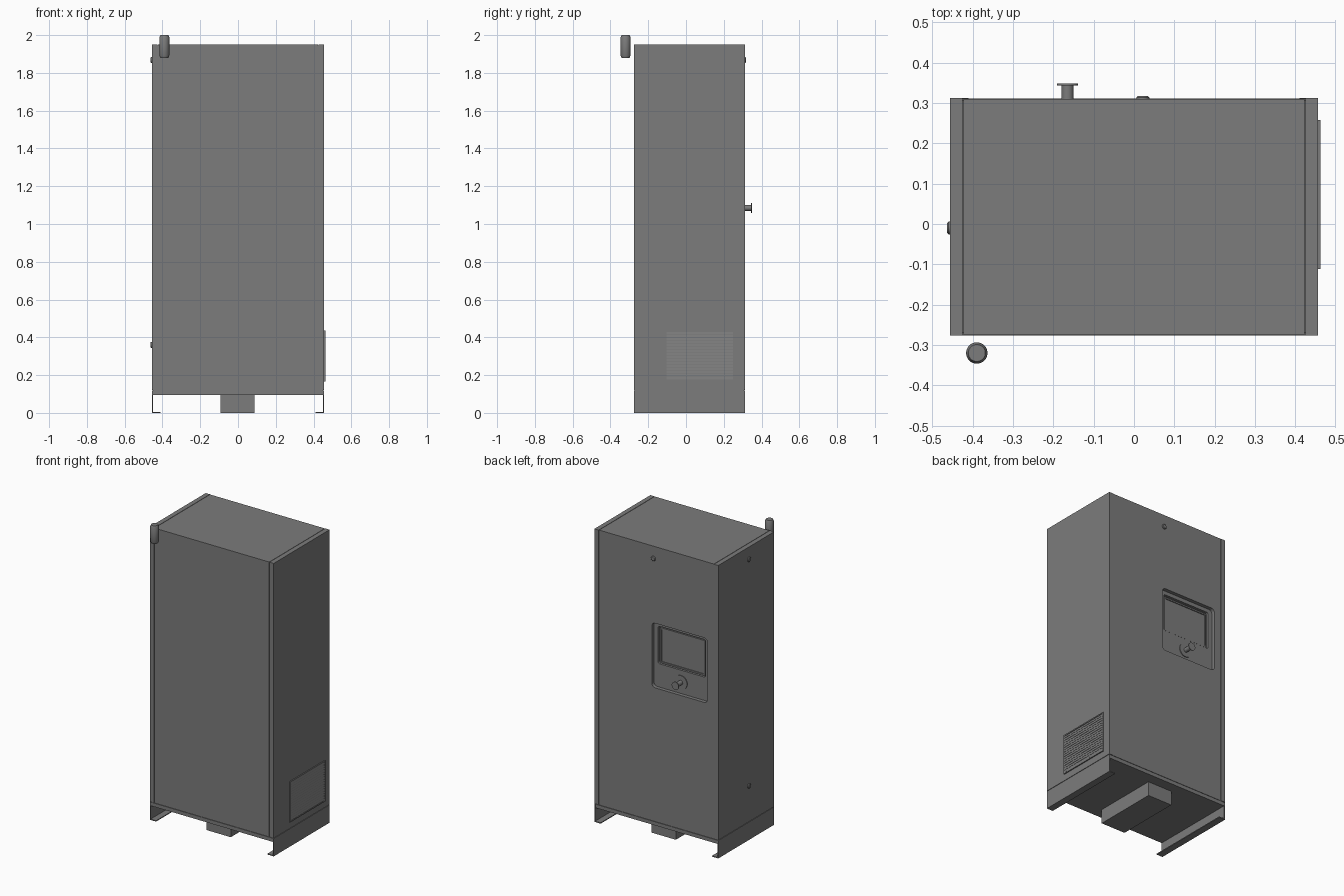
import bpy, bmesh, math
from mathutils import Vector

if "Cube" in bpy.data.objects:
    bpy.data.objects.remove(bpy.data.objects["Cube"])

grey = bpy.data.materials.new("dark_grey")
grey.diffuse_color = (0.2, 0.2, 0.2, 1)
grey.use_nodes = True
grey.node_tree.nodes["Principled BSDF"].inputs["Base Color"].default_value = grey.diffuse_color


def finish(name, bm, smooth=False):
    bmesh.ops.recalc_face_normals(bm, faces=bm.faces)
    mesh = bpy.data.meshes.new(name)
    bm.to_mesh(mesh)
    bm.free()
    mesh.materials.append(grey)
    ob = bpy.data.objects.new(name, mesh)
    bpy.context.collection.objects.link(ob)
    if smooth:
        bpy.ops.object.select_all(action='DESELECT')
        ob.select_set(True)
        bpy.context.view_layer.objects.active = ob
        bpy.ops.object.shade_smooth_by_angle(angle=math.radians(30))
    return ob


def prism(name, points, offset):
    """Closed outline of 3D points swept along an offset."""
    bm = bmesh.new()
    a = [bm.verts.new(p) for p in points]
    b = [bm.verts.new(Vector(p) + Vector(offset)) for p in points]
    bm.faces.new(a)
    bm.faces.new(b[::-1])
    for i in range(len(a)):
        bm.faces.new((a[i - 1], b[i - 1], b[i], a[i]))
    return finish(name, bm)


def box(name, x, y, z):
    return prism(name, [(x[0], y[0], z[0]), (x[1], y[0], z[0]),
                        (x[1], y[1], z[0]), (x[0], y[1], z[0])],
                 (0, 0, z[1] - z[0]))


def rounded(name, x, z, r, y0, y1):
    """Rounded rectangle in the xz plane swept from y0 to y1."""
    pts = []
    for cx, cz, a in ((x[1] - r, z[1] - r, 0), (x[0] + r, z[1] - r, 90),
                      (x[0] + r, z[0] + r, 180), (x[1] - r, z[0] + r, 270)):
        for i in range(5):
            t = math.radians(a + i * 22.5)
            pts.append((cx + r * math.cos(t), y0, cz + r * math.sin(t)))
    return prism(name, pts, (0, y1 - y0, 0))


def lathe(name, profile, origin, axis, n=32):
    """Revolve (radius, height) pairs around an axis."""
    bm = bmesh.new()
    rot = Vector((0, 0, 1)).rotation_difference(Vector(axis))
    rings = []
    for r, h in profile:
        rings.append([bm.verts.new(Vector(origin) + rot @ Vector(
            (r * math.cos(2 * math.pi * i / n), r * math.sin(2 * math.pi * i / n), h)))
            for i in range(n)])
    for a, b in zip(rings, rings[1:]):
        for i in range(n):
            bm.faces.new((a[i], a[(i + 1) % n], b[(i + 1) % n], b[i]))
    bm.faces.new(rings[0])
    bm.faces.new(rings[-1])
    return finish(name, bm, True)


def cut(ob, cutter):
    cutter.hide_render = True
    mod = ob.modifiers.new("cut", 'BOOLEAN')
    mod.operation, mod.solver, mod.object = 'DIFFERENCE', 'EXACT', cutter
    bpy.context.view_layer.objects.active = ob
    bpy.ops.object.modifier_apply(modifier=mod.name)
    bpy.data.objects.remove(cutter)


# Cabinet body with the recessed control pocket and deeper screen pocket
body = box("cabinet_body", (-0.4225, 0.4225), (-0.275, 0.31), (0.122, 1.95))
cut(body, rounded("pocket_cutter", (-0.375, 0.035), (1.01, 1.44), 0.025, 0.286, 0.35))
cut(body, rounded("screen_cutter", (-0.345, 0.005), (1.165, 1.415), 0.012, 0.27, 0.30))

# Side panels beside thin shadow gaps, base legs with inward feet
for s, side in ((-1, "left"), (1, "right")):
    box(side + "_side_panel", sorted((s * 0.425, s * 0.456)), (-0.276, 0.312), (0.122, 1.95))
    box(side + "_seam", sorted((s * 0.4225, s * 0.425)), (-0.271, 0.306), (0.122, 1.946))
    prism(side + "_base_leg",
          [(s * px, -0.276, pz) for px, pz in (
              (0.456, 0.119), (0.456, 0), (0.41, 0), (0.41, 0.006),
              (0.45, 0.006), (0.45, 0.119))],
          (0, 0.588, 0))

# Base plate and central floor channel
box("base_plate", (-0.45, 0.45), (-0.276, 0.311), (0.095, 0.119))
box("base_seam", (-0.45, 0.45), (-0.272, 0.307), (0.119, 0.122))
box("floor_channel", (-0.093, 0.087), (-0.2, 0.24), (0, 0.096))

# Display: bezel bars around a flat screen
box("screen", (-0.325, -0.015), (0.268, 0.274), (1.18, 1.395))
for name, bx, bz in (("top", (-0.335, -0.005), (1.395, 1.405)),
                     ("bottom", (-0.335, -0.005), (1.17, 1.18)),
                     ("left", (-0.335, -0.325), (1.18, 1.395)),
                     ("right", (-0.015, -0.005), (1.18, 1.395))):
    box("screen_bezel_" + name, bx, (0.268, 0.28), bz)

# Rotary switch
lathe("switch_plate", [(0.046, 0), (0.046, 0.006)], (-0.165, 0.285, 1.085), (0, 1, 0))
lathe("switch_knob", [(0.015, 0), (0.015, 0.057), (0.026, 0.058), (0.026, 0.063)],
      (-0.165, 0.286, 1.085), (0, 1, 0))

# Door and side locks
lock = [(0.016, -0.004), (0.016, 0.004), (0.012, 0.008)]
lathe("door_lock", lock, (0.022, 0.31, 1.868), (0, 1, 0), 24)
for name, z in (("upper", 1.868), ("lower", 0.36)):
    lathe(name + "_side_lock", lock, (-0.456, -0.01, z), (-1, 0, 0), 24)

# Vent grille: frame and angled slats
y0, y1, z0, z1, w = -0.112, 0.258, 0.165, 0.435, 0.008
for name, y, z in (("top", (y0, y1), (z1 - w, z1)), ("bottom", (y0, y1), (z0, z0 + w)),
                   ("front", (y0, y0 + w), (z0 + w, z1 - w)),
                   ("rear", (y1 - w, y1), (z0 + w, z1 - w))):
    box("vent_frame_" + name, (0.453, 0.463), y, z)
count = 16
step = (z1 - z0 - 2 * w) / count
for i in range(count):
    z = z0 + w + i * step
    prism("vent_slat_%02d" % (i + 1),
          [(0.454, y0 + w, z + step), (0.459, y0 + w, z + step),
           (0.462, y0 + w, z + 0.004), (0.462, y0 + w, z + 0.001),
           (0.454, y0 + w, z + 0.006)], (0, y1 - y0 - 2 * w, 0))

# Round capsule beside the front top corner
lathe("corner_beacon", [(0.021, 0), (0.0265, 0.012), (0.0265, 0.108), (0.021, 0.12)],
      (-0.39, -0.32, 1.88), (0, 0, 1))
